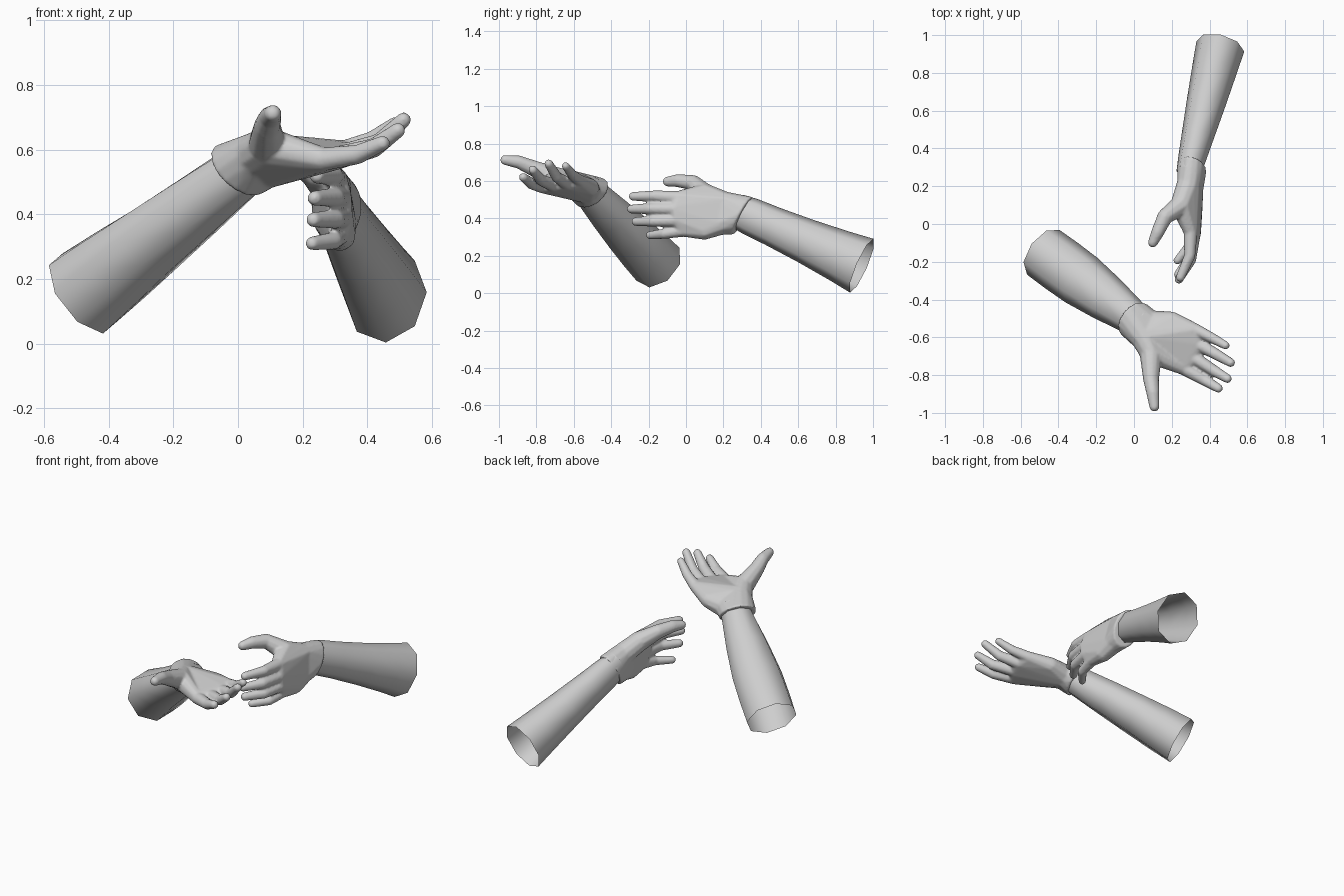
import bpy, bmesh, math
from mathutils import Vector

if "Cube" in bpy.data.objects:
    bpy.data.objects.remove(bpy.data.objects["Cube"])

skin = bpy.data.materials.new("plain_grey")
skin.diffuse_color = (0.62, 0.62, 0.62, 1)
skin.use_nodes = True
skin.node_tree.nodes["Principled BSDF"].inputs["Base Color"].default_value = skin.diffuse_color

# unit ball directions shared by every rounded link
ball = bmesh.new()
bmesh.ops.create_icosphere(ball, subdivisions=2, radius=1)
BALL = [v.co.copy() for v in ball.verts]
ball.free()


def finish(name, bm):
    mesh = bpy.data.meshes.new(name)
    bmesh.ops.recalc_face_normals(bm, faces=bm.faces[:])
    bm.to_mesh(mesh)
    bm.free()
    mesh.materials.append(skin)
    mesh.shade_smooth()
    obj = bpy.data.objects.new(name, mesh)
    bpy.context.collection.objects.link(obj)
    return obj


def ellipse(centre, axis, side, ru, rv, sides):
    """Points of an ellipse across an axis, ru along the side direction."""
    axis = Vector(axis).normalized()
    u = Vector(side)
    u = (u - axis * u.dot(axis)).normalized()
    v = axis.cross(u)
    angles = [2 * math.pi * i / sides for i in range(sides)]
    return [Vector(centre) + u * ru * math.cos(a) + v * rv * math.sin(a) for a in angles]


def forearm(name, start, end, side, sections, sides=8):
    """Open sleeve: sections are (fraction along axis, width radius, depth radius)."""
    a, b = Vector(start), Vector(end)
    bm = bmesh.new()
    rings = [[bm.verts.new(p) for p in ellipse(a.lerp(b, t), b - a, side, ru, rv, sides)]
             for t, ru, rv in sections]
    for r, s in zip(rings, rings[1:]):
        for i in range(sides):
            j = (i + 1) % sides
            bm.faces.new((r[i], r[j], s[j], s[i]))
    finish(name, bm)


def blob(bm, balls):
    """Add a convex skin wrapped round a few balls (x, y, z, radius)."""
    part = bmesh.new()
    for x, y, z, r in balls:
        for d in BALL:
            part.verts.new(Vector((x, y, z)) + d * r)
    bmesh.ops.convex_hull(part, input=part.verts[:])
    for v in [v for v in part.verts if not v.link_faces]:
        part.verts.remove(v)
    bmesh.ops.recalc_face_normals(part, faces=part.faces[:])
    mesh = bpy.data.meshes.new("link")
    part.to_mesh(mesh)
    part.free()
    bm.from_mesh(mesh)
    bpy.data.meshes.remove(mesh)


def hand(name, cuff, heel, fingers, thumb):
    bm = bmesh.new()
    # flared cuff running into the heel of the palm
    blob(bm, [(*p, .004) for p in ellipse(*cuff, 16)] + heel[:2])
    # palm, reaching up to the knuckles
    blob(bm, heel + [f[0] for f in fingers])
    # fingers and thumb as chains of tapered links
    for chain in fingers + [thumb]:
        for p, q in zip(chain, chain[1:]):
            blob(bm, [p, q])
    # fleshy base of the thumb
    blob(bm, [heel[0], thumb[0], fingers[0][0]])
    obj = finish(name, bm)
    m = obj.modifiers.new("merge", 'REMESH')
    m.mode = 'VOXEL'
    m.voxel_size = 0.007
    m.use_smooth_shade = True
    s = obj.modifiers.new("soften", 'SMOOTH')
    s.factor = 0.5
    s.iterations = 4


# palm-up arm
forearm("front_forearm", (-0.48, -0.15, 0.155), (0.0, -0.5, 0.525), (0.59, 0.81, 0),
        [(0, .146, .146), (.2, .148, .134), (.42, .145, .118), (.7, .124, .104),
         (1, .092, .09), (1.1, .082, .08)])
hand("front_hand",
     ((0.0, -0.505, 0.537), (.58, -.50, .62), (0.59, 0.81, 0), .102, .100),
     [(.05, -.60, .585, .070), (.085, -.525, .545, .068), (.20, -.51, .565, .047)],
     [[(.265, -.765, .57, .037), (.37, -.825, .585, .031), (.447, -.870, .62, .024)],
      [(.31, -.705, .575, .037), (.42, -.775, .605, .031), (.495, -.819, .66, .024)],
      [(.335, -.635, .585, .037), (.435, -.69, .62, .030), (.512, -.734, .692, .024)],
      [(.325, -.56, .595, .034), (.415, -.605, .63, .028), (.485, -.643, .68, .022)]],
     [(.09, -.68, .61, .062), (.09, -.82, .67, .043), (.10, -.89, .70, .036), (.108, -.967, .712, .027)])

# reaching arm
forearm("rear_forearm", (.457, .94, .147), (.307, .345, .41), (0, .41, .91),
        [(0, .157, .130), (.2, .140, .120), (.5, .120, .104), (.8, .106, .086),
         (1, .101, .074), (1.13, .090, .064)])
hand("rear_hand",
     ((.306, .30, .415), (-.25, -.86, .46), (0, .41, .91), .110, .076),
     [(.29, .21, .48, .064), (.305, .19, .375, .064), (.315, .10, .335, .050)],
     [[(.30, -.04, .51, .038), (.295, -.17, .52, .030), (.245, -.283, .518, .024)],
      [(.315, -.055, .45, .038), (.30, -.19, .452, .030), (.238, -.293, .45, .024)],
      [(.318, -.045, .39, .038), (.30, -.175, .385, .030), (.234, -.268, .383, .024)],
      [(.312, -.01, .335, .034), (.295, -.115, .318, .028), (.230, -.193, .31, .022)]],
     [(.25, .10, .53, .058), (.165, .04, .59, .042), (.125, -.045, .602, .035), (.1, -.098, .597, .027)])
